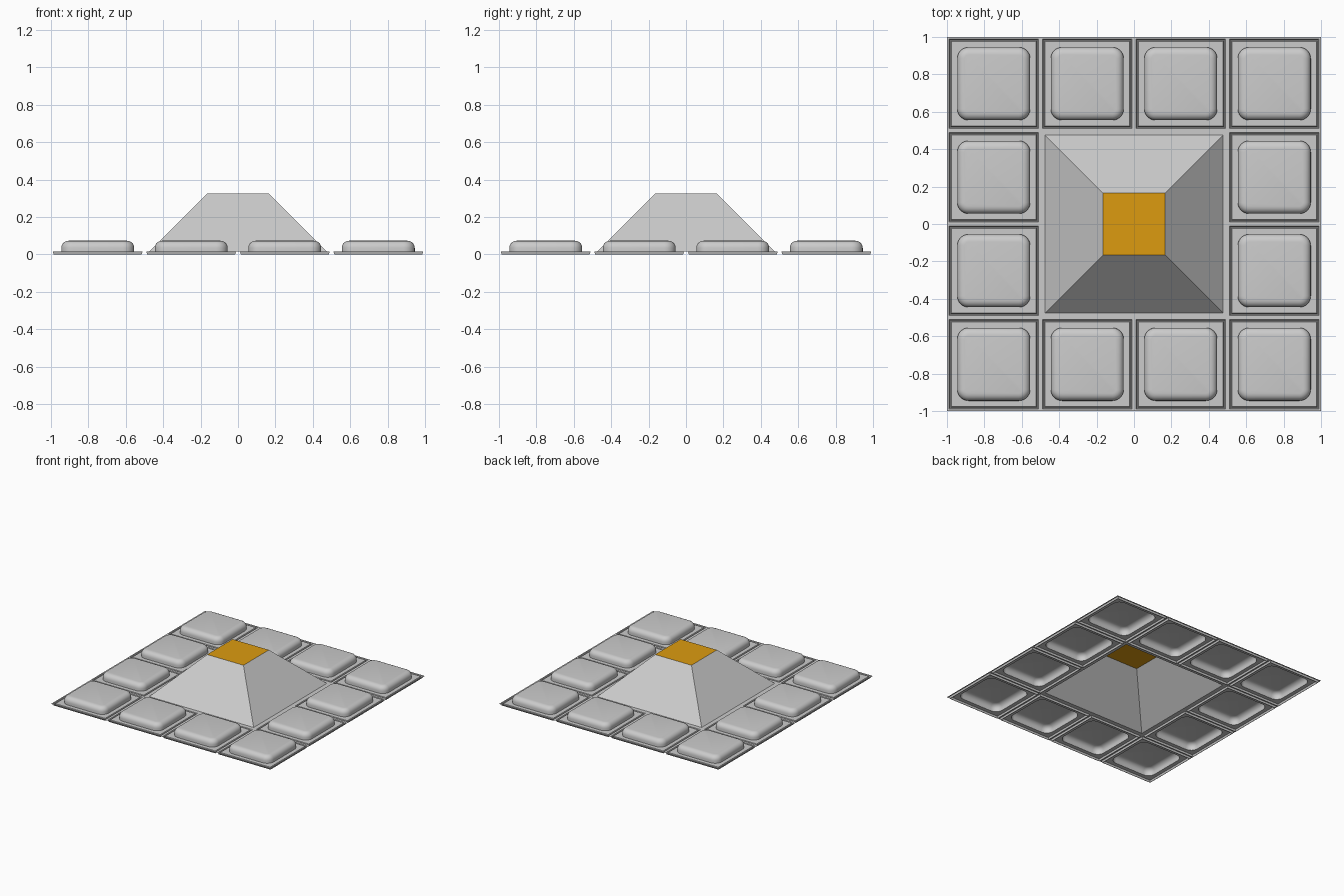
import bpy, bmesh, math
from mathutils import Vector

cube = bpy.data.objects.get("Cube")
if cube:
    bpy.data.objects.remove(cube)


def material(name, color):
    m = bpy.data.materials.new(name)
    m.use_nodes = True
    m.diffuse_color = (*color, 1)
    m.node_tree.nodes["Principled BSDF"].inputs["Base Color"].default_value = (*color, 1)
    return m


stone = material("stone grey", (0.6, 0.6, 0.6))
gold = material("gold", (0.72, 0.33, 0.005))


def ring(bm, half, radius, z, steps=6):
    """Rounded square loop; a zero radius gives sharp corners."""
    verts = []
    for corner in range(4):
        mid = math.radians(45 + 90 * corner)
        centre = Vector((math.cos(mid), math.sin(mid))) * math.sqrt(2) * (half - radius)
        for i in range(steps + 1):
            a = math.radians(90 * corner + 90 * i / steps)
            verts.append(bm.verts.new((centre.x + radius * math.cos(a),
                                       centre.y + radius * math.sin(a), z)))
    return verts


def shell(name, profile, mats):
    """Open sheet through a list of (half width, corner radius, height) loops."""
    bm = bmesh.new()
    loops = [ring(bm, *p) for p in profile]
    for low, high in zip(loops, loops[1:]):
        for i in range(len(low)):
            j = (i + 1) % len(low)
            bm.faces.new((low[i], low[j], high[j], high[i]))
    cap = bm.faces.new(loops[-1])
    cap.material_index = len(mats) - 1
    bmesh.ops.remove_doubles(bm, verts=bm.verts, dist=0.0001)
    mesh = bpy.data.meshes.new(name)
    bm.to_mesh(mesh)
    bm.free()
    for m in mats:
        mesh.materials.append(m)
    obj = bpy.data.objects.new(name, mesh)
    bpy.context.collection.objects.link(obj)
    return obj


# Tile: rim, narrow groove, flat border and a rounded cushion
profile = [(0.25, 0, 0.015), (0.24, 0, 0.015), (0.235, 0, 0), (0.232, 0, 0),
           (0.227, 0, 0.015), (0.195, 0.06, 0.015)]
for k in range(6):
    a = math.radians(18 * k)
    profile.append((0.155 + 0.04 * math.cos(a), 0.02 + 0.04 * math.cos(a),
                    0.035 + 0.038 * math.sin(a)))
tile = shell("tile", profile, [stone])
bpy.context.view_layer.objects.active = tile
tile.select_set(True)
bpy.ops.object.shade_smooth_by_angle(angle=math.radians(35))

# Border of twelve tiles around the open middle
places = [(x, y) for x in range(4) for y in range(4) if x in (0, 3) or y in (0, 3)]
for n, (x, y) in enumerate(places):
    obj = tile if n == 0 else tile.copy()
    if n:
        bpy.context.collection.objects.link(obj)
    obj.name = f"tile_{n + 1}"
    obj.location = (x * 0.5 - 0.75, y * 0.5 - 0.75, 0)

# Central truncated pyramid with a gold top
shell("pyramid", [(0.5, 0, 0.015), (0.475, 0, 0.015), (0.165, 0, 0.325)], [stone, gold])
